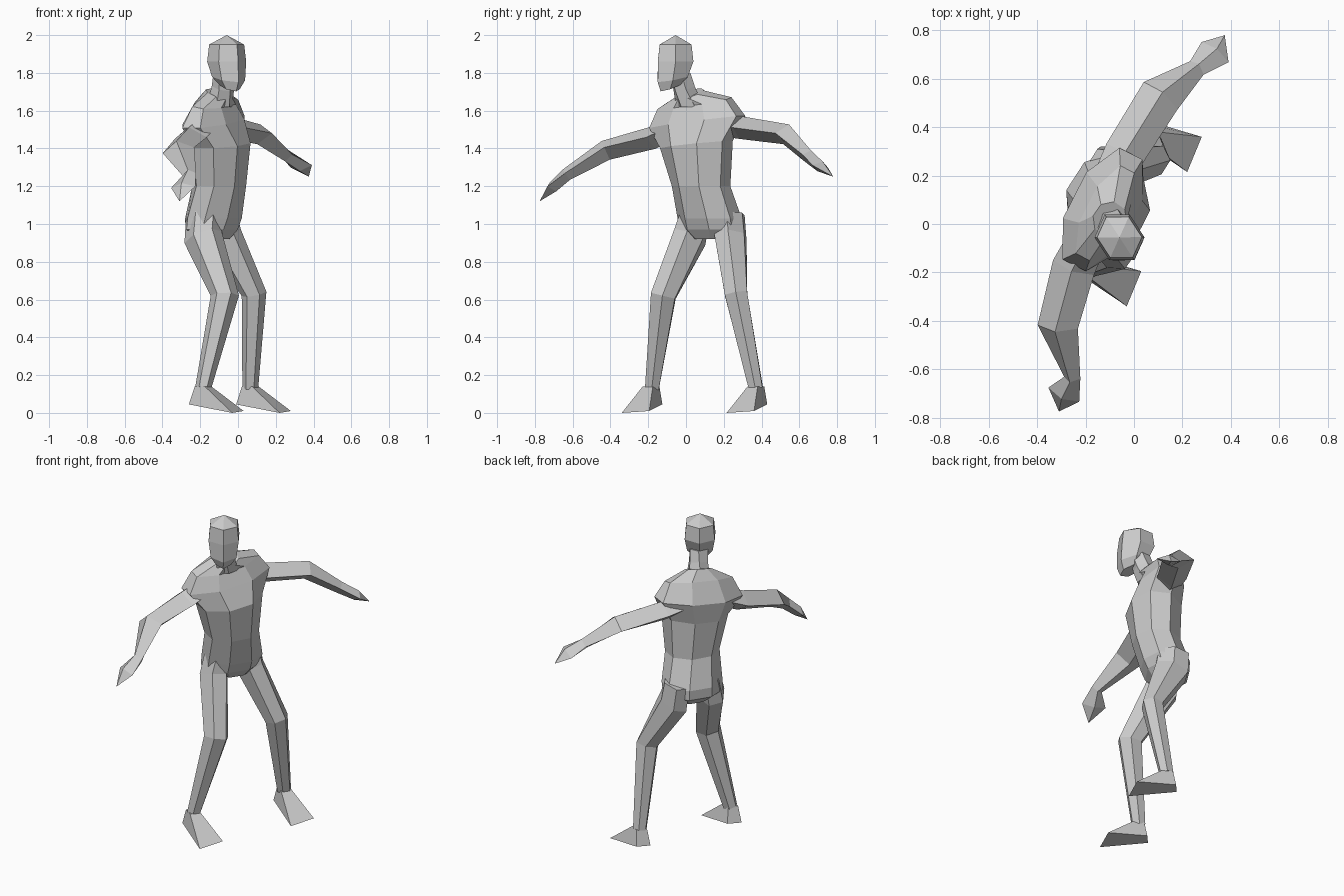
import bpy, bmesh, math
from mathutils import Vector

cube = bpy.data.objects.get("Cube")
if cube:
    bpy.data.objects.remove(cube, do_unlink=True)

grey = bpy.data.materials.new("plain grey")
grey.use_nodes = True
grey.diffuse_color = (0.6, 0.6, 0.6, 1)
grey.node_tree.nodes["Principled BSDF"].inputs["Base Color"].default_value = (0.6, 0.6, 0.6, 1)

UP = Vector((0, 0, 1))


def heading(degrees):
    """Horizontal unit vector at an angle from +x."""
    angle = math.radians(degrees)
    return Vector((math.cos(angle), math.sin(angle), 0))


def oval(centre, across, along, width, depth, sides, phase=0.0):
    """Ring of points around an ellipse spanned by two directions."""
    points = []
    for i in range(sides):
        angle = math.tau * (i + phase) / sides
        points.append(centre + across * width * math.cos(angle) + along * depth * math.sin(angle))
    return points


def loft(name, rings):
    """Faceted skin over matching rings, capped at both ends."""
    bm = bmesh.new()
    loops = [[bm.verts.new(point) for point in ring] for ring in rings]
    count = len(loops[0])
    for low, high in zip(loops, loops[1:]):
        for i in range(count):
            j = (i + 1) % count
            bm.faces.new((low[i], low[j], high[j], high[i]))
    bm.faces.new(loops[0][::-1])
    bm.faces.new(loops[-1])
    bmesh.ops.remove_doubles(bm, verts=bm.verts[:], dist=0.0005)
    bmesh.ops.recalc_face_normals(bm, faces=bm.faces[:])
    mesh = bpy.data.meshes.new(name)
    bm.to_mesh(mesh)
    bm.free()
    mesh.materials.append(grey)
    obj = bpy.data.objects.new(name, mesh)
    bpy.context.collection.objects.link(obj)
    return obj


def stack(name, rows, sides, phase):
    """Upright form: rows of centre, width, depth, facing, side lean, front lean."""
    rings = []
    for x, y, z, width, depth, facing, side_lean, front_lean in rows:
        front = heading(facing)
        side = heading(facing + 90) + UP * side_lean
        rings.append(oval(Vector((x, y, z)), side, front + UP * front_lean, width, depth, sides, phase))
    loft(name, rings)


def limb(name, rows, hint, sides):
    """Tapered limb along a bent path; rows of centre, width, depth."""
    centres = [Vector(row[:3]) for row in rows]
    rings = []
    for i, row in enumerate(rows):
        before, after = centres[max(i - 1, 0)], centres[min(i + 1, len(rows) - 1)]
        run = (after - before).normalized()
        across = (hint - run * hint.dot(run)).normalized()
        rings.append(oval(centres[i], across, run.cross(across), row[3], row[4], sides))
    loft(name, rings)


# Torso: crotch, hips, waist, ribs, shoulders, collar
stack("torso", [
    (-.13, .13, .92, .11, .08, -33, 0, 0),
    (-.14, .13, .97, .18, .13, -33, 0, 0),
    (-.13, .125, 1.03, .18, .145, -33, 0, 0),
    (-.10, .08, 1.2, .16, .14, -30, 0, 0),
    (-.10, .055, 1.42, .2, .16, -27, .1, 0),
    (-.13, .06, 1.54, .28, .14, -27, .12, 0),
    (-.12, .045, 1.64, .22, .085, -27, .12, -.2),
    (-.10, .02, 1.69, .075, .07, -35, .1, -.4),
], 8, .5)

# Neck
stack("neck", [
    (-.10, .02, 1.62, .075, .07, -40, 0, 0),
    (-.08, -.01, 1.72, .06, .06, -50, 0, -.3),
    (-.07, -.03, 1.8, .06, .06, -57, 0, 0),
], 6, .5)

# Head, with a ridge down the middle of the face
stack("head", [
    (-.045, -.08, 1.725, .05, .065, -57, 0, -.35),
    (-.05, -.07, 1.77, .085, .095, -57, 0, -.2),
    (-.06, -.055, 1.86, .1, .112, -57, 0, 0),
    (-.06, -.055, 1.95, .09, .1, -57, 0, 0),
    (-.06, -.055, 2.0, 0, 0, -57, 0, 0),
], 6, .5)

# Arms, each running on into a flat pointed hand
forward = heading(-28)
limb("right_arm", [
    (-.18, -.04, 1.52, .08, .06),
    (-.25, -.18, 1.455, .09, .06),
    (-.315, -.425, 1.39, .085, .055),
    (-.255, -.635, 1.26, .035, .035),
    (-.29, -.705, 1.195, .07, .03),
    (-.31, -.775, 1.12, 0, 0),
], forward, 4)
limb("left_arm", [
    (-.10, .16, 1.53, .08, .06),
    (-.04, .29, 1.51, .085, .06),
    (.11, .53, 1.475, .09, .055),
    (.26, .645, 1.36, .04, .035),
    (.335, .71, 1.305, .07, .03),
    (.375, .78, 1.25, 0, 0),
], forward, 4)

# Legs: hip, knee, ankle
sideways = heading(57)
limb("right_leg", [
    (-.18, .05, 1.05, .08, .1),
    (-.185, .02, .93, .085, .11),
    (-.07, -.12, .62, .075, .075),
    (-.185, -.18, .13, .042, .042),
], sideways, 6)
limb("left_leg", [
    (-.10, .23, 1.05, .08, .1),
    (-.08, .235, .93, .085, .11),
    (.085, .265, .63, .07, .065),
    (.065, .37, .13, .042, .042),
], sideways, 6)


# Feet: wedge from the ankle to a broad toe edge and a narrow heel
def foot(name, x, y):
    ankle = Vector((x, y, 0))
    sole = [(.155, -.155, 0), (.215, -.01, .01), (-.02, .06, .045), (-.075, 0, .045)]
    ring = oval(ankle + UP * .14, sideways, heading(-33), .045, .045, 4, .5)
    top = [ring[1], ring[0], ring[3], ring[2]]
    # Order the ankle corners to follow the sole corners
    corners = [Vector(corner) + ankle for corner in sole]
    top = [min(ring, key=lambda p: (p - ankle - UP * .14).angle(Vector(d)))
           for d in ((.4, -.9, 0), (.9, .4, 0), (-.4, .9, 0), (-.9, -.4, 0))]
    loft(name, [corners, top])


foot("right_foot", -.185, -.185)
foot("left_foot", .065, .37)
